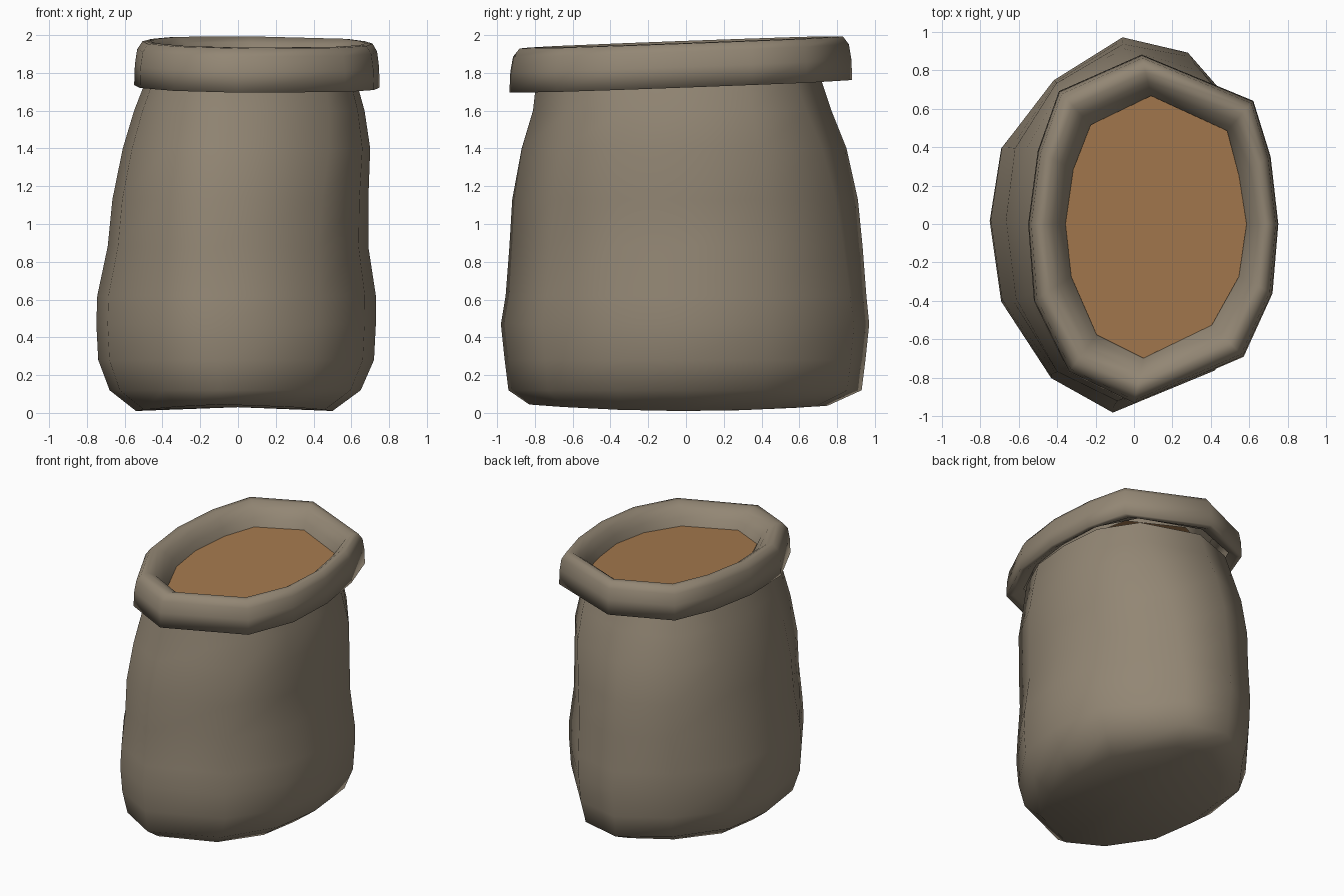
import bpy
from mathutils import Vector

if "Cube" in bpy.data.objects:
    bpy.data.objects.remove(bpy.data.objects["Cube"])

# 12-sided outlines seen from above, counter-clockwise from the back
BASE = [(-.06, .98), (-.41, .76), (-.69, .40), (-.75, .02), (-.69, -.40), (-.43, -.80),
        (-.11, -.98), (.42, -.76), (.67, -.38), (.73, 0), (.68, .44), (.28, .90)]
NECK = [(.0, .72), (-.33, .60), (-.46, .32), (-.49, 0), (-.45, -.36), (-.30, -.68),
        (-.02, -.79), (.47, -.60), (.60, -.32), (.63, 0), (.60, .32), (.43, .58)]
RIM = [(.04, .88), (-.39, .69), (-.50, .38), (-.55, 0), (-.52, -.40), (-.34, -.77),
       (0, -.935), (.57, -.69), (.72, -.36), (.75, 0), (.71, .35), (.62, .64)]
MOUTH = [(.09, .66), (-.22, .51), (-.31, .28), (-.35, 0), (-.32, -.27), (-.19, -.57),
         (.05, -.69), (.40, -.52), (.54, -.27), (.58, 0), (.54, .25), (.48, .48)]


def material(name, rgb):
    m = bpy.data.materials.new(name)
    m.diffuse_color = (*rgb, 1)
    m.use_nodes = True
    m.node_tree.nodes["Principled BSDF"].inputs["Base Color"].default_value = m.diffuse_color
    return m


def blend(a, b, t):
    return [Vector(p).lerp(Vector(q), t) for p, q in zip(a, b)]


def fit(ring, x0, x1, y0, y1):
    """Stretch an outline to fill the given bounds."""
    xs, ys = [p[0] for p in ring], [p[1] for p in ring]
    sx, sy = (x1 - x0) / (max(xs) - min(xs)), (y1 - y0) / (max(ys) - min(ys))
    return [(x0 + (p[0] - min(xs)) * sx, y0 + (p[1] - min(ys)) * sy) for p in ring]


def loft(name, rings, mat, bottom=None):
    n = len(rings[0])
    verts = [v for r in rings for v in r]
    faces = [(k * n + i, k * n + (i + 1) % n, (k + 1) * n + (i + 1) % n, (k + 1) * n + i)
             for k in range(len(rings) - 1) for i in range(n)]
    if bottom:
        verts.append(bottom)
        faces += [((i + 1) % n, i, len(verts) - 1) for i in range(n)]
    return add_mesh(name, verts, faces, mat, True)


def add_mesh(name, verts, faces, mat, smooth):
    me = bpy.data.meshes.new(name)
    me.from_pydata(verts, [], faces)
    me.materials.append(mat)
    for p in me.polygons:
        p.use_smooth = smooth
    ob = bpy.data.objects.new(name, me)
    bpy.context.collection.objects.link(ob)
    return ob


cloth = material("sack cloth", (.29, .24, .175))
grain = material("brown filling", (.37, .19, .075))

# Sack body: z, x bounds, y bounds
levels = [(.01, -.54, .50, -.83, .75), (.12, -.68, .65, -.94, .93), (.28, -.74, .72, -.96, .95),
          (.47, -.75, .73, -.98, .97), (.62, -.745, .73, -.955, .955), (.88, -.69, .69, -.935, .935),
          (1.13, -.665, .69, -.92, .91), (1.40, -.61, .70, -.87, .85),
          (1.60, -.55, .67, -.81, .77), (1.78, -.48, .62, -.79, .71)]
body = []
for z, x0, x1, y0, y1 in levels:
    t = max(0, (z - .47) / 1.31)
    sag = .05 if z < .1 else 0          # base curves up toward front and back
    body.append([(x, y, z + sag * y * y) for x, y in fit(blend(BASE, NECK, t), x0, x1, y0, y1)])
loft("sack_body", body, cloth, (0, 0, .03))


# Rolled rim: blend from outer to mouth outline, slightly tilted upward to the back
def tilted(ring, z):
    return [(x, y, z + .037 * y - .01 * x) for x, y in ring]


rim = [tilted(blend(NECK, RIM, .1), 1.78), tilted(blend(NECK, RIM, .65), 1.735)]
for s, z in [(.0, 1.73), (.02, 1.84), (.08, 1.92), (.22, 1.962), (.42, 1.965),
             (.64, 1.935), (.85, 1.88), (1, 1.80)]:
    rim.append(tilted(blend(RIM, MOUTH, s), z))
loft("rolled_rim", rim, cloth)

# Filling inside the mouth
add_mesh("filling", tilted(blend(RIM, MOUTH, .97), 1.825), [tuple(range(12))], grain, False)
